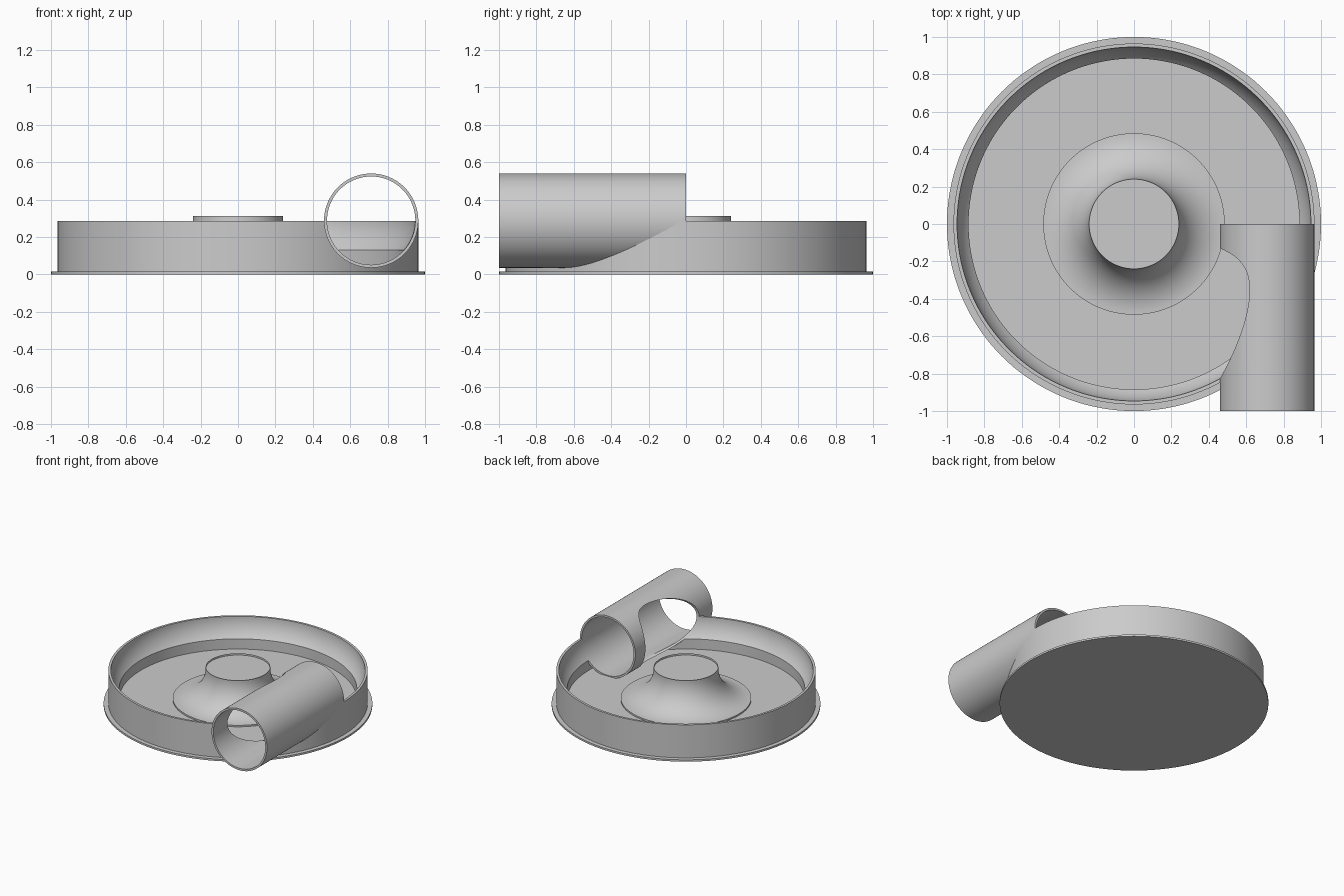
import bpy, bmesh, math
from mathutils import Matrix

cube = bpy.data.objects.get("Cube")
if cube:
    bpy.data.objects.remove(cube)

SEG = 144
CX, CZ = 0.712, 0.288        # centre of the round flow channel
R_OUT, R_IN = 0.252, 0.236   # outlet pipe radii
R_CH = 0.234                 # channel radius
RIM = 0.286

grey = bpy.data.materials.new("light_grey")
grey.use_nodes = True
grey.diffuse_color = (0.6, 0.6, 0.6, 1)
grey.node_tree.nodes["Principled BSDF"].inputs["Base Color"].default_value = (0.6, 0.6, 0.6, 1)


def arc(cx, cz, r, a0, a1, n):
    """Points on an arc in the profile plane, angles in degrees."""
    steps = [math.radians(a0 + (a1 - a0) * i / n) for i in range(n + 1)]
    return [(cx + r * math.cos(a), cz + r * math.sin(a)) for a in steps]


def lathe(name, profile, closed=False):
    """Revolve an (r, z) profile about the z axis."""
    bm = bmesh.new()
    vs = [bm.verts.new((r, 0, z)) for r, z in profile]
    es = [bm.edges.new(p) for p in zip(vs, vs[1:])]
    if closed:
        es.append(bm.edges.new((vs[-1], vs[0])))
    bmesh.ops.spin(bm, geom=vs + es, cent=(0, 0, 0), axis=(0, 0, 1),
                   angle=math.tau, steps=SEG, use_duplicate=False)
    bmesh.ops.remove_doubles(bm, verts=bm.verts[:], dist=1e-5)
    bmesh.ops.recalc_face_normals(bm, faces=bm.faces[:])
    me = bpy.data.meshes.new(name)
    bm.to_mesh(me)
    bm.free()
    ob = bpy.data.objects.new(name, me)
    bpy.context.collection.objects.link(ob)
    me.materials.append(grey)
    return ob


def along_pipe(ob):
    """Turn a z-axis lathe so that it runs towards -y through the channel centre."""
    ob.data.transform(Matrix.Translation((CX, 0, CZ)) @ Matrix.Rotation(math.pi / 2, 4, 'X'))
    return ob


def cut(ob, cutter):
    cutter.hide_render = True
    mod = ob.modifiers.new("cut", 'BOOLEAN')
    mod.operation, mod.solver, mod.object = 'DIFFERENCE', 'EXACT', cutter
    bpy.context.view_layer.objects.active = ob
    bpy.ops.object.modifier_apply(modifier=mod.name)
    bpy.data.objects.remove(cutter)


# Casing: base flange, straight outer wall, rounded inner wall, step and floor
step_angle = -math.degrees(math.asin((CZ - 0.13) / R_CH))
inner_wall = arc(CX, CZ, R_CH, -0.5, step_angle, 12)
step_r = inner_wall[-1][0]
casing = lathe("casing", [(0, 0), (1, 0), (1, 0.015), (0.965, 0.015), (0.965, RIM)]
               + inner_wall + [(step_r, 0.046), (0, 0.046)])

# Central hub with a flared foot
hub = lathe("hub", [(0, 0.03), (0.485, 0.03), (0.485, 0.058)]
            + arc(0.485, 0.303, 0.245, -90, -182, 20) + [(0.24, 0.297), (0, 0.297)])

# Outlet pipe, opened where the ring channel runs through it
pipe = along_pipe(lathe("outlet_pipe", [(R_IN, 0), (R_OUT, 0), (R_OUT, 1), (R_IN, 1)], True))
cut(pipe, lathe("channel_cutter", arc(CX, CZ, R_CH, 0, 360, 72)[:-1], True))

# Pipe bore through the casing wall
cut(casing, along_pipe(lathe("bore_cutter", [(0, 0), (R_IN, 0), (R_IN, 1.1), (0, 1.1)])))

# Smooth curved surfaces with crisp edges
for ob in (casing, hub, pipe):
    bpy.ops.object.select_all(action='DESELECT')
    ob.select_set(True)
    bpy.context.view_layer.objects.active = ob
    bpy.ops.object.shade_smooth_by_angle(angle=math.radians(30))
